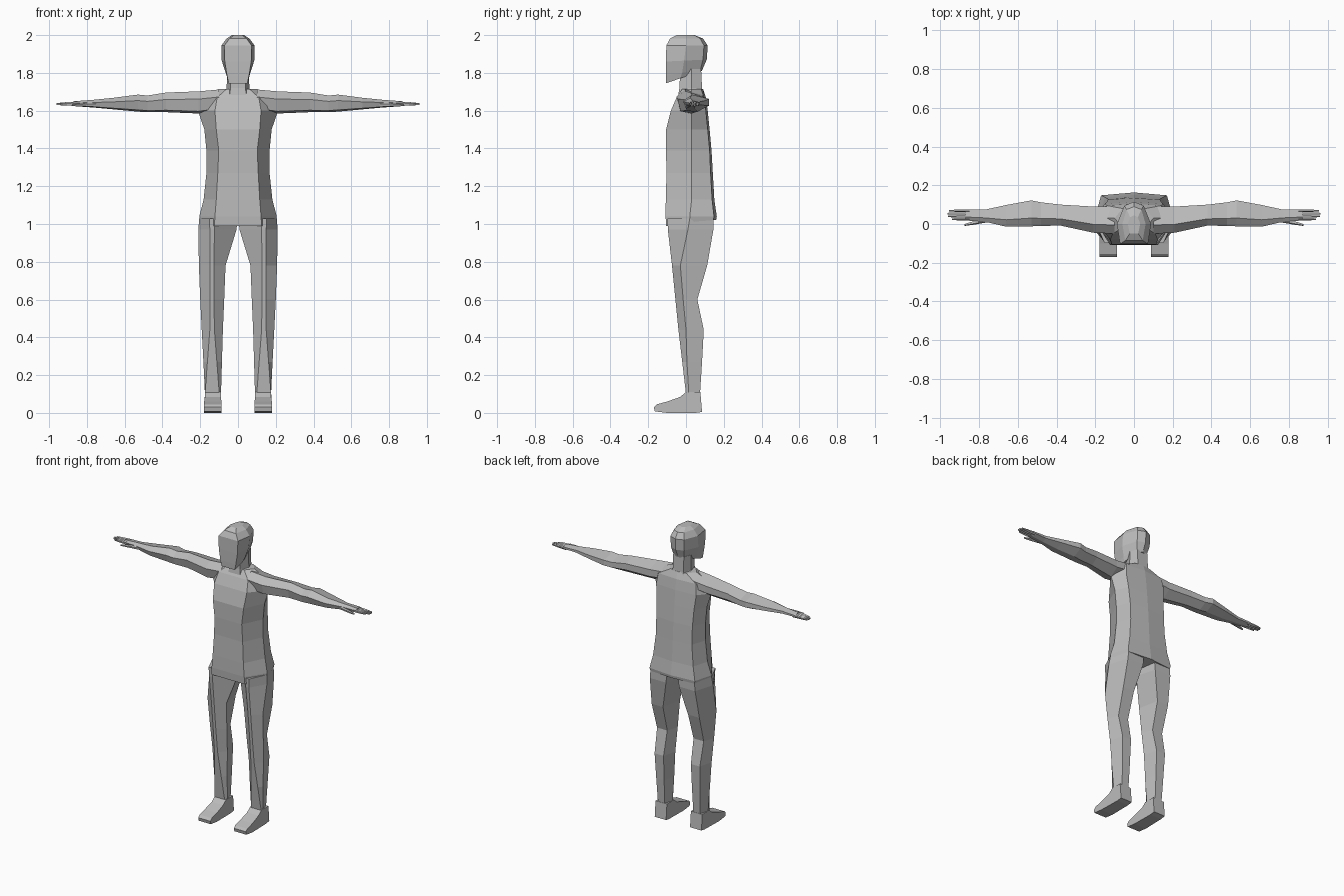
import bpy, bmesh

grey = bpy.data.materials.new("plain grey")
grey.diffuse_color = (0.5, 0.5, 0.5, 1)


def loft(name, rings, mirror=False):
    """Skin a list of equal-length point rings and cap both ends."""
    bm = bmesh.new()
    vs = [[bm.verts.new(p) for p in r] for r in rings]
    n = len(rings[0])
    for a, b in zip(vs, vs[1:]):
        for i in range(n):
            j = (i + 1) % n
            bm.faces.new((a[i], a[j], b[j], b[i]))
    bm.faces.new(vs[0][::-1])
    bm.faces.new(vs[-1])
    bmesh.ops.recalc_face_normals(bm, faces=bm.faces)
    me = bpy.data.meshes.new(name)
    bm.to_mesh(me)
    bm.free()
    me.materials.append(grey)
    ob = bpy.data.objects.new(name, me)
    bpy.context.collection.objects.link(ob)
    if mirror:
        ob.modifiers.new("mirror", 'MIRROR')
    return ob


def body_ring(z, f, fw, sw, sy, bw, b, tilt=0.0, bulge=0.0):
    """Symmetric ring: front, side and back points; tilt raises the back."""
    half = [(fw, f), (sw, sy), (bw, b)]
    pts = half + [(0, b + bulge)] + [(-x, y) for x, y in half[::-1]] + [(0, f)]
    return [(x, y, z + tilt * (y - f)) for x, y in pts]


# Torso: z, front y, front half width, side half width, side y, back half width, back y
loft("torso", [body_ring(*r) for r in [
    (0.99, -0.105, 0.125, 0.205, 0.02, 0.165, 0.145, 0.12, 0.015),
    (1.04, -0.108, 0.122, 0.205, 0.02, 0.170, 0.148, 0, 0.015),
    (1.13, -0.107, 0.115, 0.182, 0.03, 0.150, 0.138, 0, 0.012),
    (1.27, -0.103, 0.107, 0.167, 0.03, 0.135, 0.130, 0, 0.012),
    (1.39, -0.106, 0.102, 0.167, 0.03, 0.135, 0.125, 0, 0.01),
    (1.50, -0.105, 0.115, 0.178, 0.03, 0.140, 0.115, 0, 0.01),
    (1.60, -0.080, 0.122, 0.212, 0.03, 0.150, 0.105, 0, 0.01),
    (1.67, -0.050, 0.110, 0.200, 0.03, 0.140, 0.095, 0, 0.01),
    (1.715, -0.020, 0.060, 0.100, 0.03, 0.060, 0.080, 0, 0.01),
]])

# Neck
loft("neck", [body_ring(*r) for r in [
    (1.66, -0.045, 0.045, 0.075, 0.03, 0.050, 0.095),
    (1.72, -0.035, 0.040, 0.060, 0.03, 0.040, 0.085),
    (1.82, -0.030, 0.040, 0.058, 0.03, 0.040, 0.080),
]])

# Head, with the jaw line rising toward the back
loft("head", [body_ring(*r) for r in [
    (1.745, -0.105, 0.050, 0.056, -0.03, 0.035, 0.075, 0.35, 0.01),
    (1.785, -0.106, 0.058, 0.066, -0.02, 0.040, 0.078, 0.2, 0.012),
    (1.86, -0.106, 0.070, 0.086, -0.01, 0.050, 0.090, 0.05, 0.02),
    (1.945, -0.104, 0.072, 0.088, 0.0, 0.050, 0.095, 0, 0.02),
    (1.982, -0.085, 0.045, 0.060, 0.0, 0.038, 0.075, 0, 0.015),
    (2.0, -0.050, 0.022, 0.032, 0.0, 0.020, 0.035, 0, 0.01),
]])


# Arms: x, front y, back y, bottom z, top z
def arm_ring(x, f, b, lo, hi):
    w, h = b - f, hi - lo
    return [(x, f + w * u, lo + h * v) for u, v in
            [(0, 0.65), (0.32, 1), (1, 0.75), (1, 0.35), (0.55, 0), (0.12, 0.1)]]


loft("arm", [arm_ring(*r) for r in [
    (0.10, -0.050, 0.090, 1.600, 1.712),
    (0.21, -0.045, 0.090, 1.585, 1.702),
    (0.38, -0.008, 0.100, 1.592, 1.696),
    (0.48, -0.010, 0.112, 1.592, 1.680),
    (0.53, -0.012, 0.122, 1.595, 1.685),
    (0.66, -0.014, 0.098, 1.607, 1.668),
    (0.77, 0.012, 0.074, 1.617, 1.657),
    (0.87, 0.018, 0.075, 1.624, 1.650),
]], True)

# Fingers and thumb
for i, tip in enumerate((0.94, 0.96, 0.962, 0.955)):
    y = 0.019 + i * 0.0145
    loft(f"finger_{i + 1}", [
        arm_ring(0.85, y, y + 0.012, 1.625, 1.648),
        arm_ring(0.91, y, y + 0.012, 1.627, 1.645),
        arm_ring(tip, y + 0.002, y + 0.010, 1.630, 1.640)], True)
loft("thumb", [
    arm_ring(0.75, 0.010, 0.035, 1.620, 1.645),
    arm_ring(0.83, -0.004, 0.014, 1.622, 1.640),
    arm_ring(0.875, -0.010, 0.000, 1.624, 1.634)], True)


# Legs: z, inner x, outer x, front y, side edge y, back y, front flat half width
def leg_ring(z, i, o, f, m, b, fw):
    w = o - i
    return [(0.137 - fw, f, z), (0.137 + fw, f, z), (o, m, z),
            (o - 0.2 * w, b, z), (i + 0.2 * w, b, z), (i, m, z)]


loft("leg", [leg_ring(*r) for r in [
    (1.03, 0.002, 0.205, -0.098, 0.02, 0.145, 0.015),
    (0.97, 0.008, 0.210, -0.096, 0.01, 0.145, 0.012),
    (0.78, 0.066, 0.207, -0.074, -0.03, 0.112, 0.010),
    (0.60, 0.073, 0.200, -0.056, -0.015, 0.060, 0.010),
    (0.44, 0.080, 0.192, -0.040, 0.0, 0.094, 0.012),
    (0.27, 0.085, 0.183, -0.020, 0.005, 0.085, 0.025),
    (0.10, 0.090, 0.175, 0.000, 0.015, 0.074, 0.038),
]], True)

# Feet: side profile (y, z) swept across the foot width
profile = [(0.085, 0.005), (0.076, 0.11), (0.0, 0.11), (-0.03, 0.085), (-0.10, 0.06),
           (-0.155, 0.045), (-0.17, 0.03), (-0.165, 0.008), (-0.10, 0.0), (0.05, 0.0)]
loft("foot", [[(x + (0.004 if x > 0.13 else -0.002) * (y < -0.05), y, z) for y, z in profile]
              for x in (0.09, 0.175)], True)
